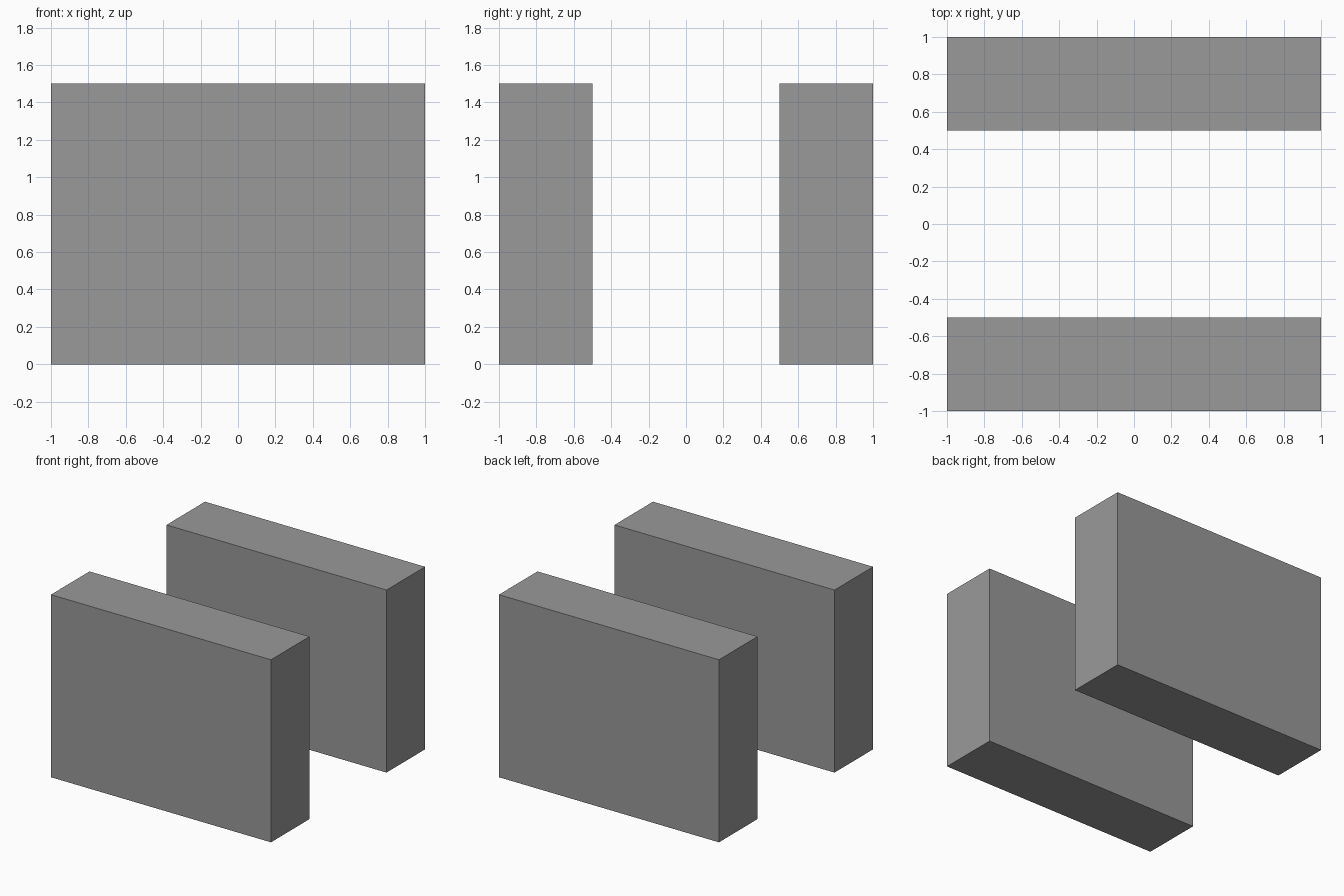
import bpy

if "Cube" in bpy.data.objects:
    bpy.data.objects.remove(bpy.data.objects["Cube"])

# Dark grey finish shared by both slabs
dark_grey = bpy.data.materials.new("dark_grey")
dark_grey.diffuse_color = (0.32, 0.32, 0.32, 1)
dark_grey.use_nodes = True
dark_grey.node_tree.nodes["Principled BSDF"].inputs["Base Color"].default_value = dark_grey.diffuse_color


def add_box(name, size, centre):
    bpy.ops.mesh.primitive_cube_add(size=1, location=centre)
    box = bpy.context.object
    box.name = name
    box.scale = size
    bpy.ops.object.transform_apply(location=False, rotation=False, scale=True)
    box.data.materials.append(dark_grey)
    return box


# Two parallel upright slabs, front and back
for name, side in (("front_slab", -1), ("back_slab", 1)):
    add_box(name, (2.0, 0.5, 1.5), (0, side * 0.75, 0.75))
